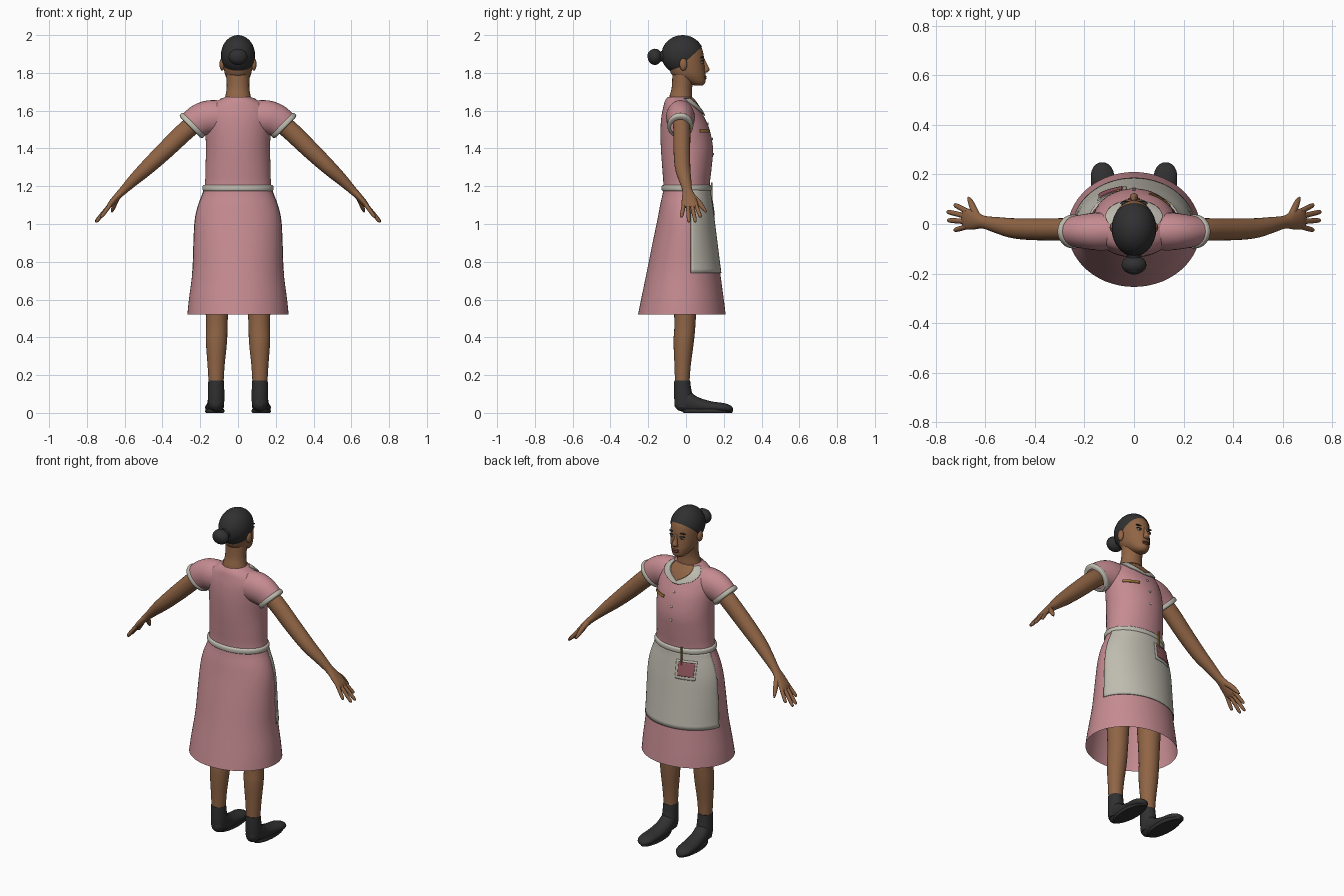
import bpy, bmesh
from math import sin, cos, pi, asin, acos
from mathutils import Vector, Matrix

cube = bpy.data.objects.get("Cube")
if cube:
    bpy.data.objects.remove(cube, do_unlink=True)


def material(name, r, g, b):
    m = bpy.data.materials.new(name)
    m.use_nodes = True
    m.diffuse_color = (r, g, b, 1)
    bsdf = next(n for n in m.node_tree.nodes if n.type == 'BSDF_PRINCIPLED')
    bsdf.inputs["Base Color"].default_value = (r, g, b, 1)
    bsdf.inputs["Roughness"].default_value = 0.8
    return m


PINK = material("dusty pink cloth", .56, .26, .285)
SKIN = material("brown skin", .28, .13, .06)
BLACK = material("soft black", .03, .03, .031)
CREAM = material("cream cloth", .52, .50, .43)
GOLD = material("brass", .36, .19, .045)
ROSE = material("dark rose", .33, .11, .13)
LIP = material("lip brown", .19, .065, .045)
WHITE = material("eye white", .55, .52, .47)


def finish(name, bm, mat, mirror=False, thick=0, normals=True):
    if normals:
        bmesh.ops.recalc_face_normals(bm, faces=bm.faces)
    me = bpy.data.meshes.new(name)
    bm.to_mesh(me)
    bm.free()
    me.materials.append(mat)
    me.shade_smooth()
    me.set_sharp_from_angle(angle=0.8)
    ob = bpy.data.objects.new(name, me)
    bpy.context.collection.objects.link(ob)
    if thick:
        mod = ob.modifiers.new("thickness", 'SOLIDIFY')
        mod.thickness, mod.offset = thick, -1
    if mirror:
        ob.modifiers.new("mirror", 'MIRROR')
    return ob


def smooth(rows, steps):
    """Spline through rows of numbers."""
    rows = [Vector(r) for r in rows]
    out = []
    for i in range(len(rows) - 1):
        a, b, c, d = (rows[max(0, min(len(rows) - 1, i + k))] for k in (-1, 0, 1, 2))
        for s in range(steps):
            t = s / steps
            out.append(.5 * (2 * b + (c - a) * t + (2 * a - 5 * b + 4 * c - d) * t * t
                             + (3 * b - a - 3 * c + d) * t ** 3))
    return out + [rows[-1]]


def loft(name, rows, mat, axis=None, ref=(0, 1, 0), n=24, steps=4, caps=True, mirror=False, floor=None):
    """Skin elliptical rings given as x, y, z, half width, half depth."""
    rows, bm, rings = smooth(rows, steps), bmesh.new(), []
    pts = [Vector(r[:3]) for r in rows]
    for i, row in enumerate(rows):
        t = Vector(axis) if axis else (pts[min(i + 1, len(pts) - 1)] - pts[max(i - 1, 0)]).normalized()
        v = Vector(ref)
        v = (v - t * v.dot(t)).normalized()
        u = v.cross(t)
        ring = []
        for k in range(n):
            a = 2 * pi * k / n
            p = pts[i] + u * row[3] * cos(a) + v * row[4] * sin(a)
            if floor is not None:
                p.z = max(p.z, floor)
            ring.append(bm.verts.new(p))
        rings.append(ring)
    for r, s in zip(rings, rings[1:]):
        for k in range(n):
            bm.faces.new((r[k], r[(k + 1) % n], s[(k + 1) % n], s[k]))
    if caps:
        bm.faces.new(rings[0])
        bm.faces.new(rings[-1])
    return finish(name, bm, mat, mirror)


def blob(name, loc, size, mat, mirror=False, cut=None):
    bm = bmesh.new()
    m = Matrix.Translation(loc) @ Matrix.Diagonal((*size, 1))
    bmesh.ops.create_uvsphere(bm, u_segments=28, v_segments=18, radius=1, matrix=m)
    if cut:
        bmesh.ops.bisect_plane(bm, geom=bm.verts[:] + bm.edges[:] + bm.faces[:],
                               plane_co=cut[0], plane_no=cut[1], clear_inner=True)
    return finish(name, bm, mat, mirror)


# Dress body: z, half width, back, front
DRESS = [(.52, .268, -.254, .21), (.6, .26, -.238, .2), (.75, .241, -.207, .18), (.9, .235, -.177, .161),
         (1.02, .228, -.152, .146), (1.1, .21, -.137, .135), (1.19, .178, -.12, .125), (1.3, .172, -.126, .136),
         (1.4, .17, -.133, .143), (1.5, .172, -.135, .125), (1.57, .17, -.13, .095), (1.62, .15, -.12, .07),
         (1.65, .112, -.112, .05), (1.672, .07, -.098, .032)]
rings = [(0, (f + b) / 2, z, w, (f - b) / 2) for z, w, b, f in DRESS]
loft("dress", rings, PINK, axis=(0, 0, 1), n=56, caps=False)
fine = smooth(rings, 4)


def section(z):
    for a, b in zip(fine, fine[1:]):
        if z <= b[2]:
            return a.lerp(b, max(0, (z - a[2]) / (b[2] - a[2])))
    return fine[-1]


def on_dress(a, z, off=0):
    s = section(z)
    return Vector(((s[3] + off) * sin(a), s[1] + (s[4] + off) * cos(a), z))


def patch(name, z0, z1, lo, hi, mat, off=.006, nu=16, nz=12, mirror=False):
    """Plate that hugs the dress between two angle limits."""
    bm, rows = bmesh.new(), []
    for j in range(nz + 1):
        z = z0 + (z1 - z0) * j / nz
        a, b = lo(z), hi(z)
        rows.append([bm.verts.new(on_dress(a + (b - a) * i / nu, z, off)) for i in range(nu + 1)])
    for r, s in zip(rows, rows[1:]):
        for i in range(nu):
            bm.faces.new((r[i], s[i], s[i + 1], r[i + 1]))
    finish(name, bm, mat, mirror, thick=.005, normals=False)


def at_x(x):
    return lambda z: asin(x / section(z)[3])


def apron_edge(z):
    s = section(z)
    return acos((.025 - s[1]) / s[4])


patch("apron", .74, 1.19, lambda z: -apron_edge(z), apron_edge, CREAM, nu=32, nz=20)
patch("apron_pocket", 1.03, 1.14, at_x(-.14), at_x(-.03), CREAM, off=.009)
patch("notebook", 1.05, 1.13, at_x(-.13), at_x(-.045), ROSE, off=.014)
patch("name_tag", 1.485, 1.5, at_x(.06), at_x(.14), GOLD, off=.008)
pen = on_dress(at_x(-.06)(1.15), 1.15, .016)
loft("pen", [(pen.x, pen.y, z, .005, .005) for z in (1.1, 1.22)], GOLD, n=10)
for i, z in enumerate((1.53, 1.45, 1.37)):
    blob(f"button_{i + 1}", on_dress(0, z, .002), (.007, .004, .007), CREAM)

# Belt
def belt_ring(z, off):
    s = section(1.19)
    return (0, s[1], z, s[3] + off, s[4] + off)


loft("belt", [belt_ring(1.173, 0), belt_ring(1.18, .009), belt_ring(1.2, .009), belt_ring(1.207, 0)],
     CREAM, axis=(0, 0, 1), n=56, caps=False)

# Open neckline and collar
def vee(z):
    return max(0, (z - 1.59) / .08 * .85)


patch("neck_opening", 1.59, 1.67, lambda z: -vee(z), vee, SKIN, off=.003)
patch("collar", 1.575, 1.668, vee, lambda z: vee(z) + .12 + .34 * min(1, (z - 1.575) / .02), CREAM,
      off=.009, mirror=True)

# Sleeves and cuffs
loft("sleeves", [(.08, -.03, 1.565, .088, .075), (.15, -.03, 1.565, .09, .076), (.2, -.03, 1.55, .086, .07),
                 (.245, -.03, 1.522, .078, .062)], PINK, caps=False, mirror=True)
loft("sleeve_cuffs", [(.233, -.03, 1.531, .078, .062), (.236, -.03, 1.528, .085, .068),
                      (.25, -.03, 1.514, .083, .067), (.253, -.03, 1.511, .06, .05)],
     CREAM, axis=(.71, 0, -.71), caps=False, mirror=True)

# Arms and hands
loft("arms", [(.19, -.03, 1.56, .05, .045), (.27, -.022, 1.5, .05, .045), (.38, -.022, 1.395, .047, .044),
              (.48, -.018, 1.3, .04, .041), (.55, -.005, 1.235, .031, .033), (.605, .007, 1.18, .022, .026),
              (.64, .014, 1.145, .018, .036), (.675, .02, 1.105, .015, .043), (.69, .02, 1.088, .008, .036)],
     SKIN, mirror=True)
FINGERS = {"index": (.05, .725, .078, 1.035), "middle": (.03, .755, .05, 1.01),
           "ring": (.01, .752, .015, 1.01), "little": (-.01, .725, -.025, 1.035)}
for name, (y, tx, ty, tz) in FINGERS.items():
    base, tip = Vector((.672, y, 1.108)), Vector((tx, ty, tz))
    radii = ((0, .011), (.5, .0105), (.9, .009), (1, .003))
    loft(name + "_fingers", [(*base.lerp(tip, t), r, r) for t, r in radii], SKIN, n=12, mirror=True)
loft("thumbs", [(.63, .025, 1.155, .015, .015), (.648, .062, 1.12, .015, .014), (.66, .09, 1.085, .011, .011),
                (.668, .107, 1.063, .004, .004)], SKIN, ref=(1, 0, 0), n=12, mirror=True)

# Legs and shoes
loft("legs", [(.11, -.005, .85, .075, .075), (.112, -.005, .5, .058, .057), (.114, -.012, .38, .056, .054),
              (.116, -.018, .25, .045, .043), (.116, -.02, .15, .039, .038)], SKIN, axis=(0, 0, 1), mirror=True)
loft("shoe_shafts", [(.116, -.02, .172, .041, .042), (.116, -.018, .13, .043, .045),
                     (.116, -.012, .07, .044, .05), (.117, -.01, .03, .04, .045)],
     BLACK, axis=(0, 0, 1), mirror=True)
loft("shoe_feet", [(.116, -.06, .055, .015, .02), (.116, -.04, .058, .036, .045), (.117, .01, .06, .043, .058),
                   (.119, .06, .042, .045, .043), (.123, .13, .032, .048, .03), (.127, .2, .027, .047, .025),
                   (.128, .235, .022, .032, .018), (.128, .248, .018, .012, .008)],
     BLACK, axis=(0, 1, 0), ref=(0, 0, 1), mirror=True, floor=.003)
loft("shoe_soles", [(.123, .115, 0, .047, .128), (.123, .115, .008, .051, .133), (.123, .115, .02, .049, .131)],
     BLACK, axis=(0, 0, 1), n=32, mirror=True)

# Neck and head
loft("neck", [(0, -.03, 1.62, .085, .06), (0, -.028, 1.67, .069, .061), (0, -.022, 1.72, .06, .054),
              (0, -.012, 1.79, .062, .06)], SKIN, axis=(0, 0, 1))
loft("head", [(0, .065, 1.733, .022, .022), (0, .052, 1.748, .042, .05), (0, .02, 1.78, .064, .084),
              (0, .008, 1.81, .073, .093), (0, .001, 1.85, .078, .096), (0, -.005, 1.89, .08, .099),
              (0, -.012, 1.93, .077, .096), (0, -.015, 1.965, .058, .073), (0, -.015, 1.985, .03, .04)],
     SKIN, axis=(0, 0, 1), n=32)
loft("nose", [(0, .088, 1.875, .007, .01), (0, .098, 1.845, .009, .014), (0, .108, 1.817, .017, .017),
              (0, .1, 1.803, .015, .012)], SKIN, axis=(0, 0, 1), n=16)
blob("ears", (.084, -.014, 1.845), (.014, .02, .033), SKIN, mirror=True)
blob("upper_lip", (0, .1, 1.781), (.024, .009, .006), LIP)
blob("lower_lip", (0, .099, 1.771), (.021, .01, .007), LIP)
blob("eyes", (.033, .085, 1.856), (.016, .008, .007), WHITE, mirror=True)
blob("irises", (.033, .091, 1.856), (.007, .004, .0065), BLACK, mirror=True)
blob("eyelids", (.033, .085, 1.863), (.018, .009, .003), BLACK, mirror=True)
blob("eyebrows", (.035, .084, 1.882), (.021, .008, .004), BLACK, mirror=True)

# Hair swept back into a bun
blob("hair", (0, -.018, 1.895), (.09, .112, .105), BLACK, cut=((0, 0, 1.862), (0, -.9, 1)))
loft("hair_tie", [(0, -.115, 1.89, .035, .035), (0, -.135, 1.888, .026, .026), (0, -.15, 1.886, .03, .03)],
     BLACK, axis=(0, 1, 0), ref=(0, 0, 1))
blob("bun", (0, -.165, 1.885), (.05, .038, .043), BLACK)
blob("bun_coil", (0, -.182, 1.89), (.035, .022, .03), BLACK)
